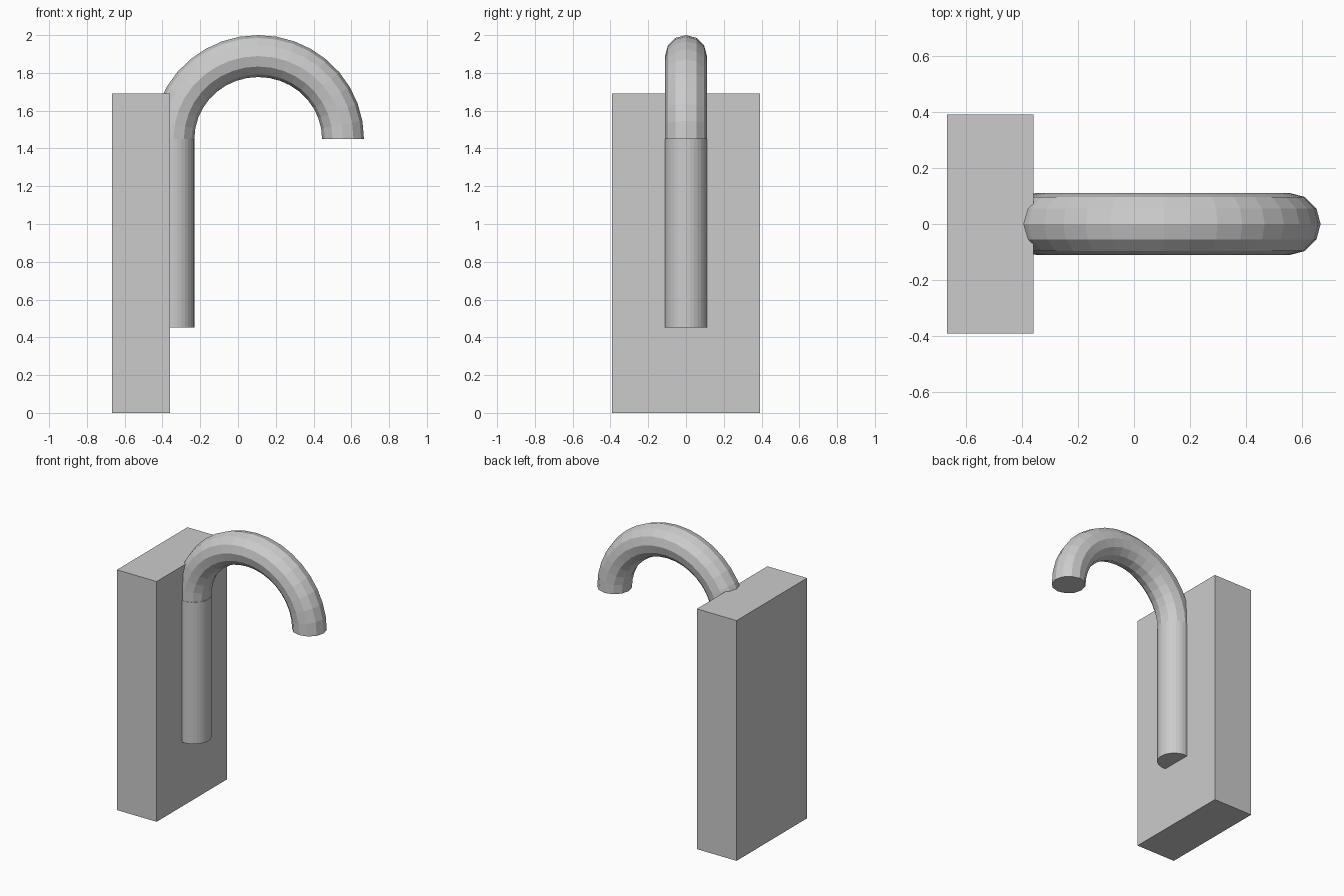
import bpy
import bmesh
from math import sin, cos, pi
from mathutils import Vector

cube = bpy.data.objects.get("Cube")
if cube:
    bpy.data.objects.remove(cube, do_unlink=True)

grey = bpy.data.materials.new("light grey")
grey.use_nodes = True
grey.diffuse_color = (0.6, 0.6, 0.6, 1)
grey.node_tree.nodes["Principled BSDF"].inputs["Base Color"].default_value = (0.6, 0.6, 0.6, 1)

TUBE = 0.111                    # pipe radius
BEND = Vector((0.107, 0, 1.45))  # centre of the bend
RX, RZ = 0.449, 0.439           # bend radii along the centre line


def finish(name, bm):
    bmesh.ops.recalc_face_normals(bm, faces=bm.faces)
    mesh = bpy.data.meshes.new(name)
    bm.to_mesh(mesh)
    bm.free()
    mesh.materials.append(grey)
    obj = bpy.data.objects.new(name, mesh)
    bpy.context.collection.objects.link(obj)
    return obj


def sweep(name, stations, sides):
    """Capped tube through (centre, outward direction) stations in the xz plane."""
    bm = bmesh.new()
    rings = []
    for centre, out in stations:
        ring = []
        for k in range(sides):
            a = 2 * pi * k / sides
            ring.append(bm.verts.new(centre + TUBE * (cos(a) * out + sin(a) * Vector((0, 1, 0)))))
        rings.append(ring)
    for r0, r1 in zip(rings, rings[1:]):
        for k in range(sides):
            n = (k + 1) % sides
            bm.faces.new((r0[k], r0[n], r1[n], r1[k]))
    bm.faces.new(rings[0])
    bm.faces.new(rings[-1])
    return finish(name, bm)


# Wall block
bm = bmesh.new()
bmesh.ops.create_cube(bm, size=1)
bmesh.ops.scale(bm, vec=(0.309, 0.784, 1.69), verts=bm.verts)
bmesh.ops.translate(bm, vec=(-0.5135, 0, 0.845), verts=bm.verts)
finish("wall_block", bm)

# Straight pipe, half sunk into the block
left = Vector((-1, 0, 0))
foot = Vector((BEND.x - RX, 0, 0.453))
top = Vector((BEND.x - RX, 0, BEND.z))
sweep("straight_pipe", [(foot, left), (top, left)], 32)

# Half-round bend
steps = 18
arc = []
for i in range(steps + 1):
    t = pi * (1 - i / steps)
    arc.append((BEND + Vector((RX * cos(t), 0, RZ * sin(t))), Vector((cos(t), 0, sin(t)))))
sweep("pipe_bend", arc, 12)
